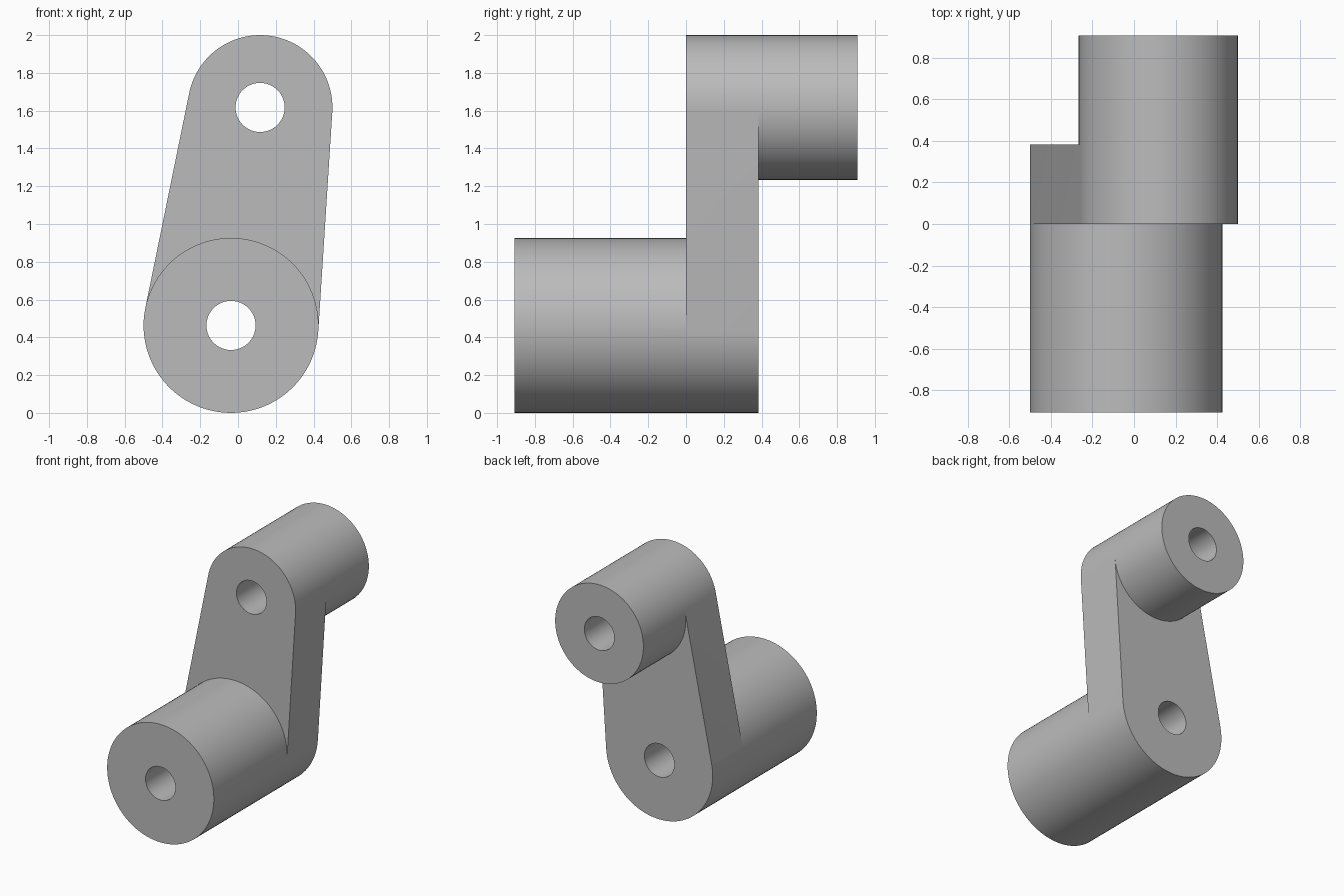
import bpy, bmesh
from math import atan2, acos, cos, sin, pi, hypot, radians

cube = bpy.data.objects.get("Cube")
if cube:
    bpy.data.objects.remove(cube, do_unlink=True)

# Dimensions: boss axes run along y, centres given as (x, z)
LOW, LOW_R = (-0.037, 0.463), 0.463
TOP, TOP_R = (0.117, 1.617), 0.383
BORE_R = 0.13
FRONT, WEB_FRONT, WEB_BACK, BACK = -0.908, 0.0, 0.383, 0.908
N = 48  # steps per arc, two arcs per circle

# Directions in which the straight web sides touch both bosses
dx, dz = TOP[0] - LOW[0], TOP[1] - LOW[1]
axis = atan2(dz, dx)
spread = acos((LOW_R - TOP_R) / hypot(dx, dz))
angles = [axis + spread + 2 * (pi - spread) * i / N for i in range(N)]
angles += [axis - spread + 2 * spread * i / N for i in range(N)]

bm = bmesh.new()


def ring(centre, radius, y):
    return [bm.verts.new((centre[0] + radius * cos(a), y, centre[1] + radius * sin(a)))
            for a in angles]


def bridge(a, b, start=0, end=2 * N):
    """Quads between two matching rings, over all or part of the turn."""
    for i in range(start, end):
        j = (i + 1) % (2 * N)
        bm.faces.new((a[i], a[j], b[j], b[i]))


# Outer rings of both bosses
low_front, low_mid, low_back = [ring(LOW, LOW_R, y) for y in (FRONT, WEB_FRONT, WEB_BACK)]
top_front, top_mid, top_back = [ring(TOP, TOP_R, y) for y in (WEB_FRONT, WEB_BACK, BACK)]

# Boss walls: full turn where free, outer arc only beside the web
bridge(low_front, low_mid)
bridge(low_mid, low_back, 0, N)
bridge(top_front, top_mid, N, 2 * N)
bridge(top_mid, top_back)

# Bores and the annular end faces around them
for centre, outer_a, outer_b, ya, yb in (
        (LOW, low_front, low_back, FRONT, WEB_BACK),
        (TOP, top_front, top_back, WEB_FRONT, BACK)):
    bore_a, bore_b = ring(centre, BORE_R, ya), ring(centre, BORE_R, yb)
    bridge(bore_a, bore_b)
    bridge(outer_a, bore_a)
    bridge(outer_b, bore_b)

# Web: front and back faces between the bosses, then the straight sides
for low, top in ((low_mid, top_front), (low_back, top_mid)):
    bm.faces.new(low[N:] + low[:1] + top[:N + 1])
for i in (0, N):
    bm.faces.new((low_mid[i], low_back[i], top_mid[i], top_front[i]))

bmesh.ops.recalc_face_normals(bm, faces=bm.faces)
mesh = bpy.data.meshes.new("crank_arm")
bm.to_mesh(mesh)
bm.free()

# Plain grey finish
grey = bpy.data.materials.new("grey")
grey.use_nodes = True
colour = (0.5, 0.5, 0.5, 1)
grey.diffuse_color = colour
grey.node_tree.nodes["Principled BSDF"].inputs["Base Color"].default_value = colour
mesh.materials.append(grey)

arm = bpy.data.objects.new("crank_arm", mesh)
bpy.context.collection.objects.link(arm)
bpy.ops.object.select_all(action="DESELECT")
arm.select_set(True)
bpy.context.view_layer.objects.active = arm
bpy.ops.object.shade_smooth_by_angle(angle=radians(30))
